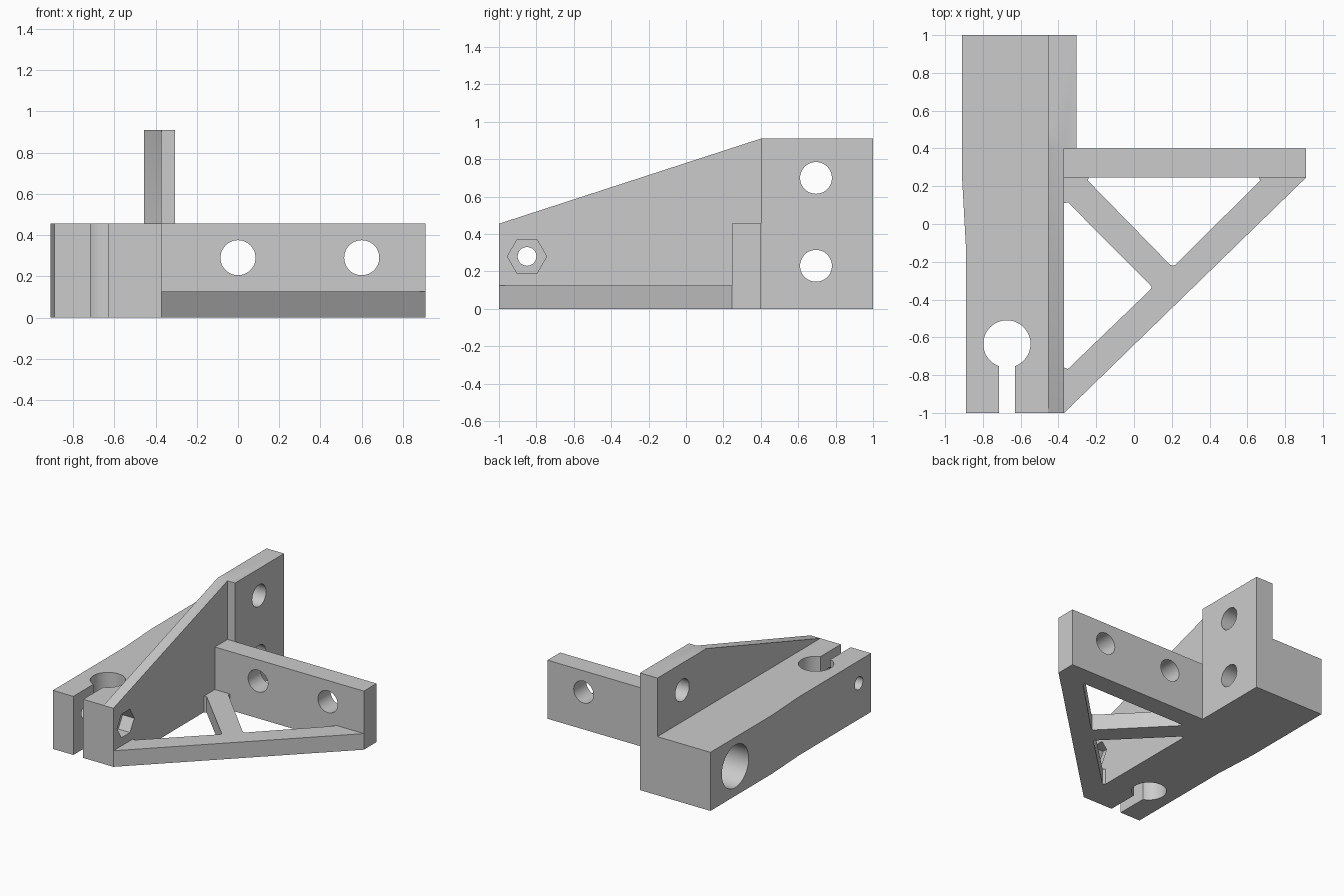
import bpy, bmesh, math
from mathutils import Vector

cube = bpy.data.objects.get("Cube")
if cube:
    bpy.data.objects.remove(cube, do_unlink=True)

grey = bpy.data.materials.new("plain grey")
grey.use_nodes = True
colour = (0.6, 0.6, 0.6, 1)
grey.diffuse_color = colour
grey.node_tree.nodes["Principled BSDF"].inputs["Base Color"].default_value = colour


def prism(name, outline, axis, low, high):
    """Extrude a 2D outline along an axis; the other two axes keep x, y, z order."""
    def place(p, d):
        co = list(p)
        co.insert("xyz".index(axis), d)
        return Vector(co)
    bm = bmesh.new()
    face = bm.faces.new([bm.verts.new(place(p, low)) for p in outline])
    top = bmesh.ops.extrude_face_region(bm, geom=[face])["geom"]
    shift = place((0, 0), high - low)
    bmesh.ops.translate(bm, vec=shift, verts=[v for v in top if isinstance(v, bmesh.types.BMVert)])
    bmesh.ops.recalc_face_normals(bm, faces=bm.faces)
    mesh = bpy.data.meshes.new(name)
    bm.to_mesh(mesh)
    bm.free()
    ob = bpy.data.objects.new(name, mesh)
    bpy.context.collection.objects.link(ob)
    mesh.materials.append(grey)
    return ob


def ring(centre, radius, sides=48):
    return [(centre[0] + radius * math.cos(2 * math.pi * i / sides),
             centre[1] + radius * math.sin(2 * math.pi * i / sides)) for i in range(sides)]


def rect(a0, b0, a1, b1):
    return [(a0, b0), (a1, b0), (a1, b1), (a0, b1)]


def combine(ob, other, operation):
    mod = ob.modifiers.new(operation.lower(), "BOOLEAN")
    mod.operation, mod.solver, mod.object = operation, "EXACT", other
    bpy.context.view_layer.objects.active = ob
    bpy.ops.object.modifier_apply(modifier=mod.name)
    bpy.data.objects.remove(other, do_unlink=True)


H, BASE, WALL, STEP = 0.455, 0.125, -0.37, -0.305

# Clamp block with tapered outer side
bracket = prism("mounting_bracket", [
    (-0.89, -1), (WALL, -1), (WALL, 0.4), (STEP, 0.4), (STEP, 1),
    (-0.91, 1), (-0.91, 0.24), (-0.89, -0.12)], "z", 0, H)

# Sloped upright web and its thicker rear pad
web = prism("upright_web", [(-1, 0), (0.5, 0), (0.5, 0.91), (0.4, 0.91), (-1, H)],
            "x", -0.455, WALL)
pad = prism("rear_pad", rect(0.4, 0, 1, 0.91), "x", -0.455, STEP)

# Cross plate
plate = prism("cross_plate", rect(-0.42, 0, 0.91, H), "y", 0.245, 0.4)

# Triangular base with two openings that leave a diagonal brace
truss = prism("truss_base", [(-0.42, -1), (WALL, -1), (0.91, 0.245),
                             (0.91, 0.3), (-0.42, 0.3)], "z", 0, BASE)
openings = [
    [(-0.24, 0.245), (-0.245, 0.23), (0.19, -0.215), (0.205, -0.222),
     (0.22, -0.215), (0.668, 0.23), (0.663, 0.245)],
    [(WALL, 0.11), (-0.35, 0.115), (0.087, -0.325), (0.094, -0.335),
     (0.087, -0.347), (-0.35, -0.768), (WALL, -0.76)],
]
for pts in openings:
    combine(truss, prism("opening", pts, "z", -0.1, 0.3), "DIFFERENCE")

for part in (web, pad, plate, truss):
    combine(bracket, part, "UNION")

# Holes: plate bolts, pad bolts, counterbore, keyhole, pinch bolt and nut pocket
cuts = [(ring((x, 0.29), 0.085), "y", 0.1, 0.6) for x in (0, 0.6)]
cuts += [(ring((0.695, z), 0.085), "x", -1.1, 0) for z in (0.23, 0.7)]
cuts += [
    (ring((0.695, 0.23), 0.165), "x", -1.1, -0.455),
    (ring((-0.673, -0.635), 0.125), "z", -0.1, 0.6),
    (rect(-0.715, -1.1, -0.63, -0.65), "z", -0.1, 0.6),
    (ring((-0.85, 0.28), 0.05, 32), "x", -1.1, -0.2),
    (ring((-0.85, 0.28), 0.105, 6), "x", -0.47, -0.2),
]
for outline, axis, low, high in cuts:
    combine(bracket, prism("cutter", outline, axis, low, high), "DIFFERENCE")

# Merge coplanar faces and shade the bores smooth
bm = bmesh.new()
bm.from_mesh(bracket.data)
bmesh.ops.remove_doubles(bm, verts=bm.verts, dist=0.0002)
bmesh.ops.dissolve_limit(bm, angle_limit=0.01, verts=bm.verts, edges=bm.edges)
bm.to_mesh(bracket.data)
bm.free()
bpy.ops.object.select_all(action="DESELECT")
bracket.select_set(True)
bpy.context.view_layer.objects.active = bracket
bpy.ops.object.shade_smooth_by_angle(angle=math.radians(30))
